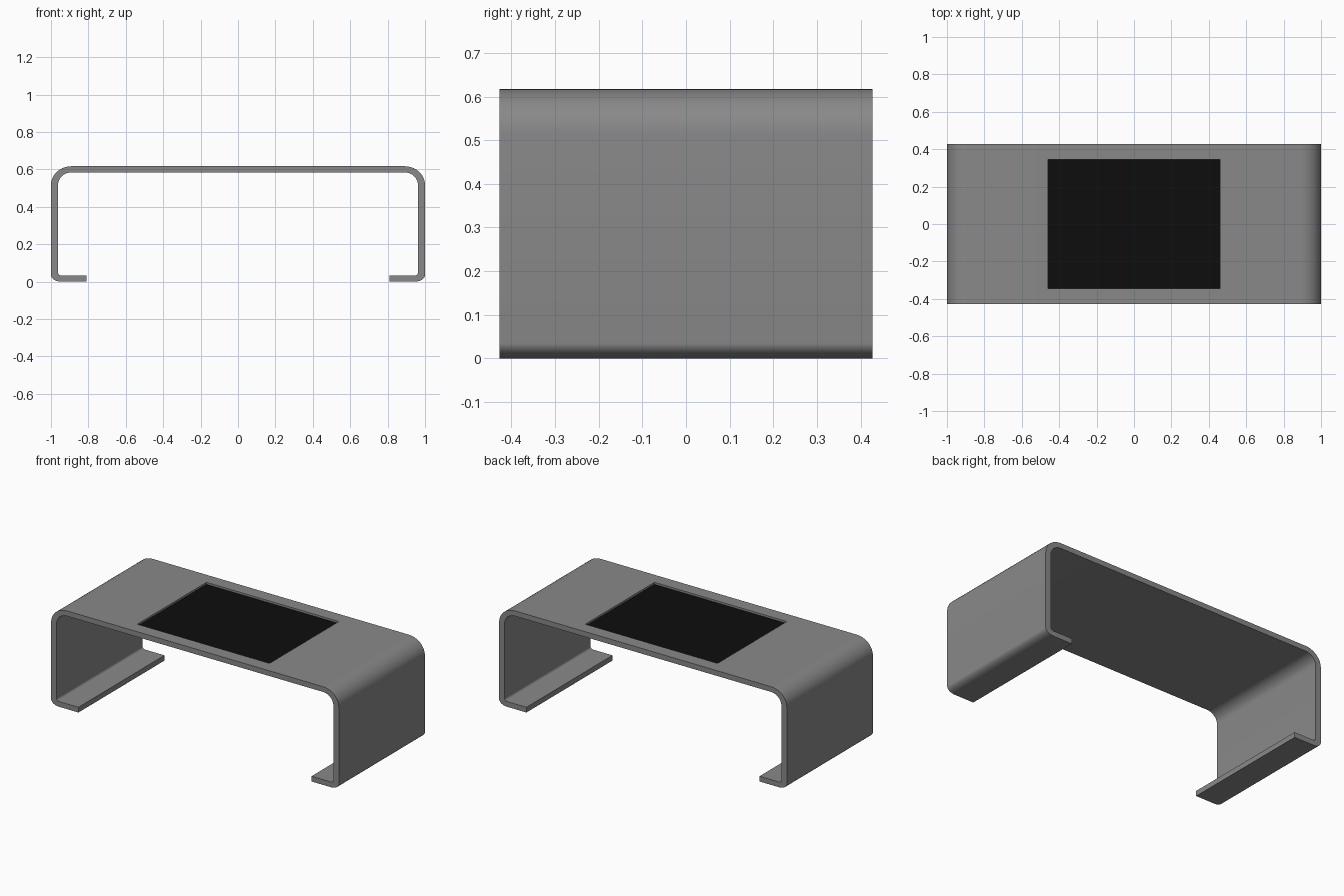
import bpy, bmesh, math

if "Cube" in bpy.data.objects:
    bpy.data.objects.remove(bpy.data.objects["Cube"])

X, Y, Z = 1.0, 0.427, 0.617      # half width, half depth, height
SIDE, SHEET = 0.038, 0.033       # wall and sheet thickness


def material(name, v):
    m = bpy.data.materials.new(name)
    m.diffuse_color = (v, v, v, 1)
    m.use_nodes = True
    m.node_tree.nodes["Principled BSDF"].inputs["Base Color"].default_value = m.diffuse_color
    return m


grey = material("grey metal", 0.25)
black = material("black panel", 0.004)


def arc(cx, cz, rx, rz, a0, a1, n=10):
    return [(cx + rx * math.cos(math.radians(a0 + (a1 - a0) * i / n)),
             cz + rz * math.sin(math.radians(a0 + (a1 - a0) * i / n))) for i in range(n + 1)]


# Right half of the bent sheet: outer line down to foot, inner line back up
outer = arc(X - 0.11, Z - 0.10, 0.11, 0.10, 90, 0) + arc(X - 0.055, 0.035, 0.055, 0.035, 0, -90) + [(0.81, 0)]
inner = [(0.81, SHEET)] + arc(X - 0.055, SHEET + 0.015, 0.055 - SIDE, 0.015, -90, 0, 6) \
    + arc(X - 0.11, Z - 0.10, 0.11 - SIDE, 0.10 - SHEET, 0, 90)
half = outer + inner
profile = half + [(-x, z) for x, z in half[::-1]]

# Bent sheet stand, extruded along y
bm = bmesh.new()
f = bm.faces.new([bm.verts.new((x, -Y, z)) for x, z in profile])
res = bmesh.ops.extrude_face_region(bm, geom=[f])
bmesh.ops.translate(bm, vec=(0, 2 * Y, 0), verts=[v for v in res["geom"] if isinstance(v, bmesh.types.BMVert)])
bmesh.ops.recalc_face_normals(bm, faces=bm.faces)

# Cut the outline of the recess into the top sheet
for axis, limit in ((0, 0.46), (1, 0.344)):
    for s in (-1, 1):
        co, no = [0, 0, 0], [0, 0, 0]
        co[axis], no[axis] = s * limit, 1
        faces = [g for g in bm.faces if g.normal.z > 0.99 and g.calc_center_median().z > Z - 0.01]
        geom = faces + list({e for g in faces for e in g.edges}) + list({v for g in faces for v in g.verts})
        bmesh.ops.bisect_plane(bm, geom=geom, plane_co=co, plane_no=no)

# Sink the middle face as a shallow black panel
for g in list(bm.faces):
    c = g.calc_center_median()
    if g.normal.z > 0.99 and c.z > Z - 0.01 and abs(c.x) < 0.3 and abs(c.y) < 0.3:
        bmesh.ops.inset_region(bm, faces=[g], thickness=0.0005, depth=-0.012)
        g.material_index = 1
        break

me = bpy.data.meshes.new("bent_sheet_stand")
bm.to_mesh(me)
bm.free()
me.materials.append(grey)
me.materials.append(black)
stand = bpy.data.objects.new("bent_sheet_stand", me)
bpy.context.collection.objects.link(stand)
bpy.context.view_layer.objects.active = stand
stand.select_set(True)
bpy.ops.object.shade_smooth_by_angle(angle=math.radians(30))
